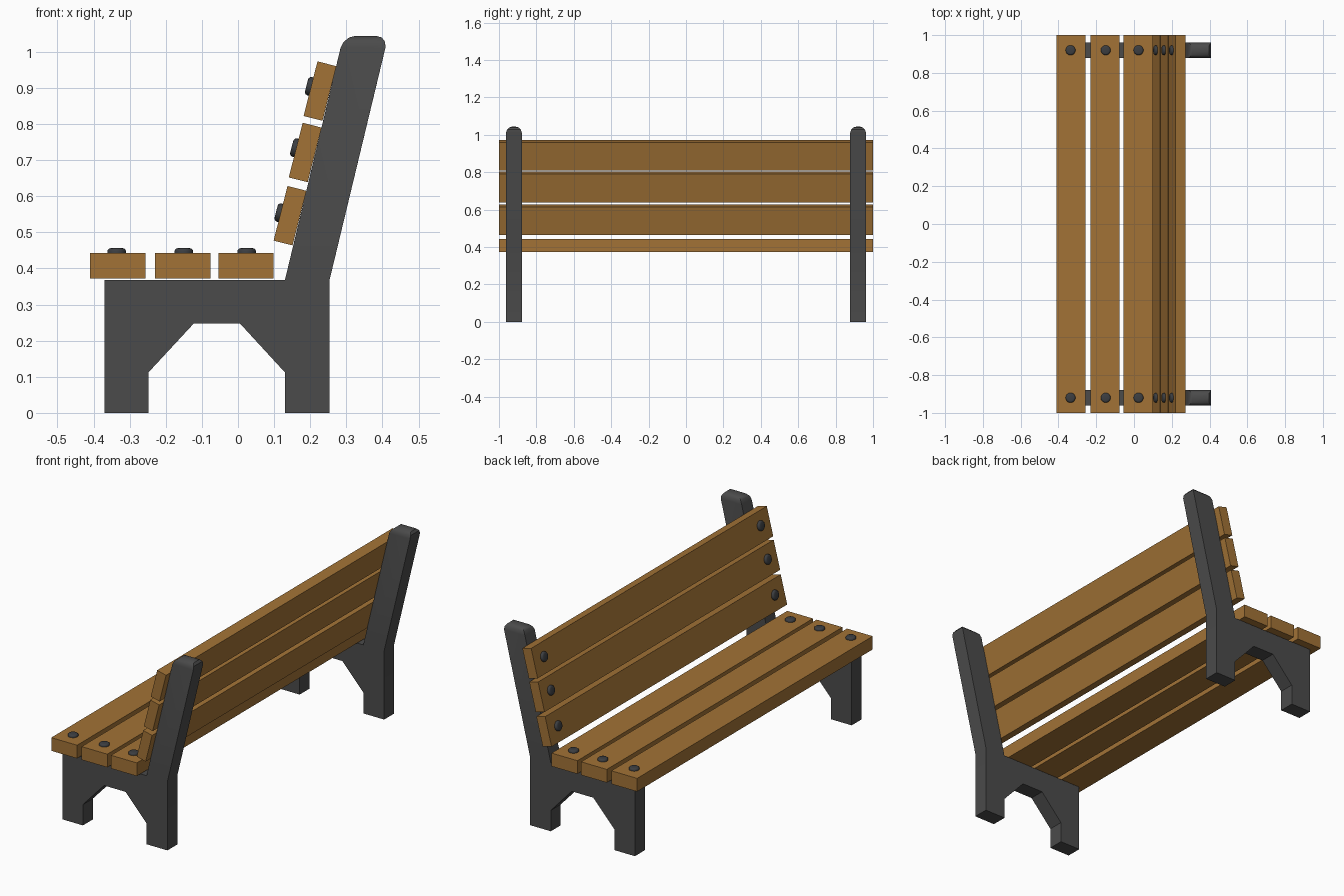
import bpy, bmesh, math
from mathutils import Matrix, Vector

if "Cube" in bpy.data.objects:
    bpy.data.objects.remove(bpy.data.objects["Cube"])


def material(name, rgb):
    m = bpy.data.materials.new(name)
    m.diffuse_color = (*rgb, 1)
    m.use_nodes = True
    m.node_tree.nodes["Principled BSDF"].inputs["Base Color"].default_value = m.diffuse_color
    return m


WOOD = material("brown_wood", (0.36, 0.17, 0.037))
IRON = material("dark_grey_frame", (0.07, 0.07, 0.07))
BOLT = material("bolt_grey", (0.045, 0.048, 0.053))


def finish(bm, name, mat, matrix=Matrix()):
    bmesh.ops.recalc_face_normals(bm, faces=bm.faces)
    me = bpy.data.meshes.new(name)
    bm.to_mesh(me)
    bm.free()
    me.materials.append(mat)
    ob = bpy.data.objects.new(name, me)
    ob.matrix_world = matrix
    bpy.context.collection.objects.link(ob)
    return ob


def smooth(ob):
    bpy.ops.object.select_all(action='DESELECT')
    ob.select_set(True)
    bpy.context.view_layer.objects.active = ob
    bpy.ops.object.shade_smooth_by_angle(angle=math.radians(35))


# Side frame: extruded profile with a rounded top on the back post
PROFILE = [(-0.37, 0), (-0.248, 0), (-0.248, 0.112), (-0.122, 0.248), (0.005, 0.248),
           (0.13, 0.112), (0.13, 0), (0.254, 0), (0.254, 0.37), (0.416, 1.044),
           (0.292, 1.044), (0.13, 0.368), (-0.37, 0.368)]


def side_frame(name, y):
    bm = bmesh.new()
    face = bm.faces.new([bm.verts.new((x, y - 0.042, z)) for x, z in PROFILE])
    ext = bmesh.ops.extrude_face_region(bm, geom=[face])
    bmesh.ops.translate(bm, vec=(0, 0.084, 0),
                        verts=[v for v in ext["geom"] if isinstance(v, bmesh.types.BMVert)])
    top = [e for e in bm.edges if all(v.co.z > 1.04 for v in e.verts)]
    bmesh.ops.bevel(bm, geom=top, offset=0.034, offset_type='OFFSET', segments=3,
                    profile=0.5, affect='EDGES', clamp_overlap=True)
    smooth(finish(bm, name, IRON))


# Slat: long board, local z is the outward face direction
def slat(name, matrix, width, thick):
    bm = bmesh.new()
    bmesh.ops.create_cube(bm, size=1, matrix=Matrix.Diagonal((width, 2, thick, 1)))
    finish(bm, name, WOOD, matrix)


# Bolt head: low disc with a rounded rim
def bolt(name, matrix):
    bm = bmesh.new()
    bmesh.ops.create_cone(bm, cap_ends=True, segments=20, radius1=0.026, radius2=0.026,
                          depth=0.02, matrix=Matrix.Translation((0, 0, 0.003)))
    rim = [e for e in bm.edges if all(v.co.z > 0.01 for v in e.verts)]
    bmesh.ops.bevel(bm, geom=rim, offset=0.009, segments=3, profile=0.5, affect='EDGES')
    smooth(finish(bm, name, BOLT, matrix))


def board_with_bolts(name, matrix, width, thick, shift):
    slat(name, matrix, width, thick)
    for side, y in (("left", -0.92), ("right", 0.92)):
        bolt(f"{name}_bolt_{side}", matrix @ Matrix.Translation((shift, y, thick / 2)))


side_frame("side_frame_left", -0.92)
side_frame("side_frame_right", 0.92)

# Seat slats
for i, (x, shift) in enumerate(((-0.333, -0.003), (-0.153, 0.003), (0.022, 0.002))):
    board_with_bolts(f"seat_slat_{i + 1}", Matrix.Translation((x, 0, 0.4075)),
                     0.153, 0.071, shift)

# Backrest slats, tilted so their outer face points forward and slightly up
tilt = Matrix.Rotation(math.radians(-75.7), 4, 'Y')
for i, (x, z, shift) in enumerate(((0.144, 0.546, 0.001), (0.186, 0.721, 0.006),
                                   (0.227, 0.891, 0.006))):
    board_with_bolts(f"back_slat_{i + 1}", Matrix.Translation((x, 0, z)) @ tilt,
                     0.156, 0.054, shift)
